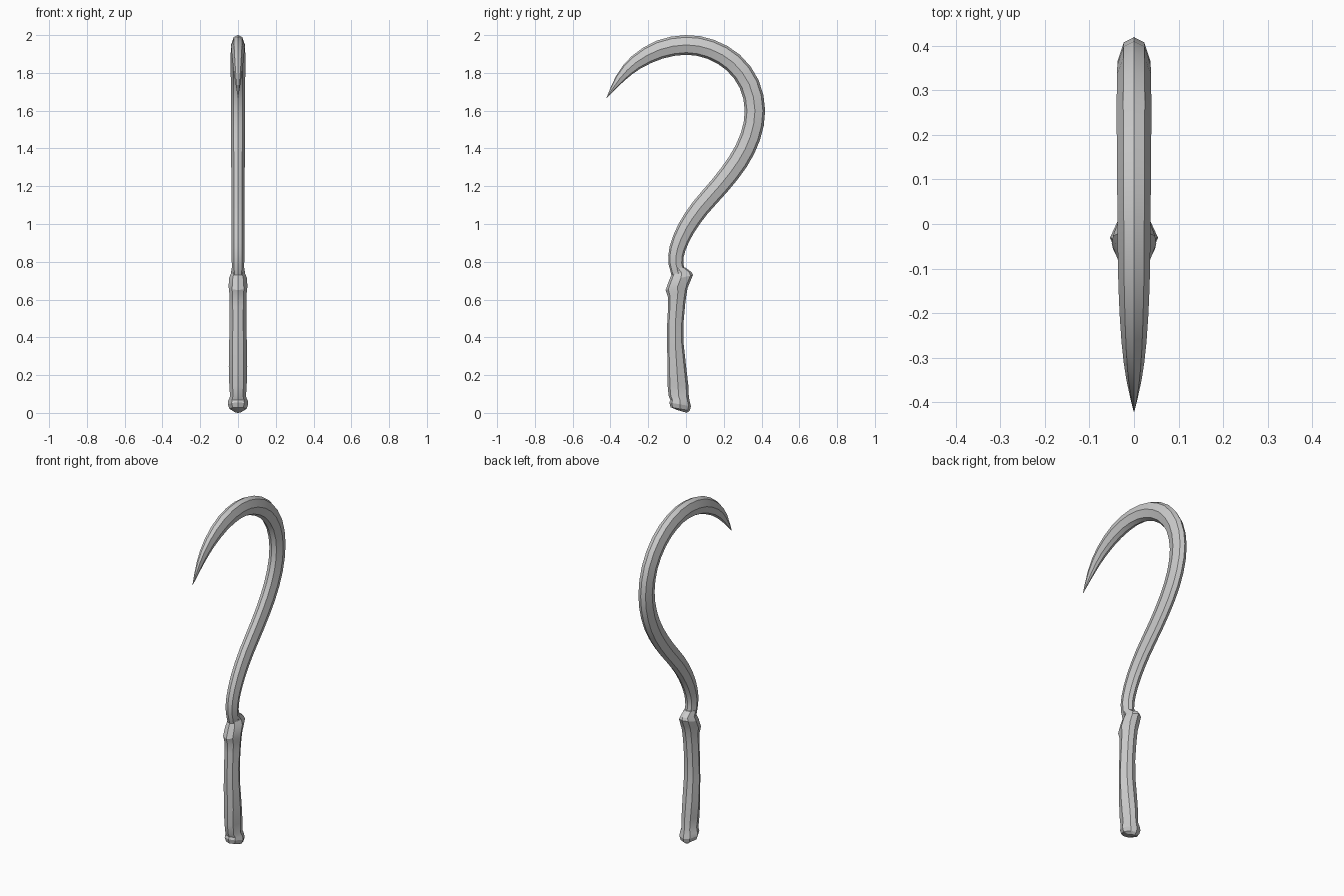
import bpy, bmesh, math
from mathutils import Vector

if "Cube" in bpy.data.objects:
    bpy.data.objects.remove(bpy.data.objects["Cube"])

# Half of an eight-sided section: (side factor, in-plane factor)
SECTION = [(0, 1), (.62, .78), (1, 0), (.62, -.78), (0, -1),
           (-.62, -.78), (-1, 0), (-.62, .78)]


def loft(name, rings, section, angle):
    """Skin rings given as (centre, half-width vector, half thickness in x)."""
    bm = bmesh.new()
    loops = [[bm.verts.new(c + h * v + Vector((hx * u, 0, 0))) for u, v in section]
             for c, h, hx in rings]
    n = len(section)
    for a, b in zip(loops, loops[1:]):
        for i in range(n):
            bm.faces.new((a[i], a[(i + 1) % n], b[(i + 1) % n], b[i]))
    bm.faces.new(loops[0])
    bm.faces.new(loops[-1][::-1])
    bmesh.ops.recalc_face_normals(bm, faces=bm.faces)
    me = bpy.data.meshes.new(name)
    bm.to_mesh(me)
    bm.free()
    ob = bpy.data.objects.new(name, me)
    bpy.context.collection.objects.link(ob)
    bpy.ops.object.select_all(action='DESELECT')
    ob.select_set(True)
    bpy.context.view_layer.objects.active = ob
    bpy.ops.object.shade_smooth_by_angle(angle=math.radians(angle))
    return ob


def smooth_path(pts):
    """Insert a Catmull-Rom midpoint between neighbouring points."""
    pts = [Vector(p) for p in pts]
    out = []
    for i in range(len(pts) - 1):
        a, b = pts[max(i - 1, 0)], pts[i]
        c, d = pts[i + 1], pts[min(i + 2, len(pts) - 1)]
        out += [b, (9 * (b + c) - a - d) / 16]
    return out + [pts[-1]]


# Hooked blade: y, z, in-plane half width, half thickness
blade = smooth_path([
    (-.03, .70, .035, .03), (-.053, .79, .039, .033), (-.045, .87, .043, .034),
    (0, .975, .047, .035), (.075, 1.085, .05, .035), (.18, 1.205, .052, .035),
    (.275, 1.33, .054, .036), (.34, 1.46, .054, .037), (.365, 1.6, .054, .037),
    (.335, 1.74, .054, .038), (.25, 1.855, .054, .039), (.13, 1.925, .053, .038),
    (0, 1.948, .052, .037), (-.14, 1.923, .05, .035), (-.265, 1.855, .04, .028),
    (-.35, 1.77, .025, .017), (-.42, 1.668, .001, .001)])
rings = []
for i, p in enumerate(blade):
    a, b = blade[max(i - 1, 0)], blade[min(i + 1, len(blade) - 1)]
    t = Vector((0, b[0] - a[0], b[1] - a[1])).normalized()
    rings.append((Vector((0, p[0], p[1])), Vector((0, t.z, -t.y)) * p[2], p[3]))
loft("hook_blade", rings, SECTION, 30)

# Carved grip: back edge (y, z), front edge (y, z), half thickness
grip = [
    (-.045, .015, .005, .0, .022), (-.082, .03, .02, .012, .045),
    (-.088, .055, .026, .035, .054), (-.082, .068, .02, .06, .052),
    (-.092, .09, .015, .085, .042), (-.097, .14, .012, .15, .046),
    (-.098, .24, .0, .25, .049), (-.1, .36, -.013, .37, .047),
    (-.1, .46, -.013, .48, .044), (-.095, .56, -.003, .59, .045),
    (-.095, .61, .008, .66, .046), (-.108, .65, .02, .69, .05),
    (-.09, .70, .037, .73, .047), (-.075, .735, .03, .745, .037),
    (-.08, .765, -.005, .77, .034)]
loft("carved_grip",
     [(Vector((0, (a + c) / 2, (b + d) / 2)), Vector((0, (c - a) / 2, (d - b) / 2)), hx)
      for a, b, c, d, hx in grip], SECTION, 25)
